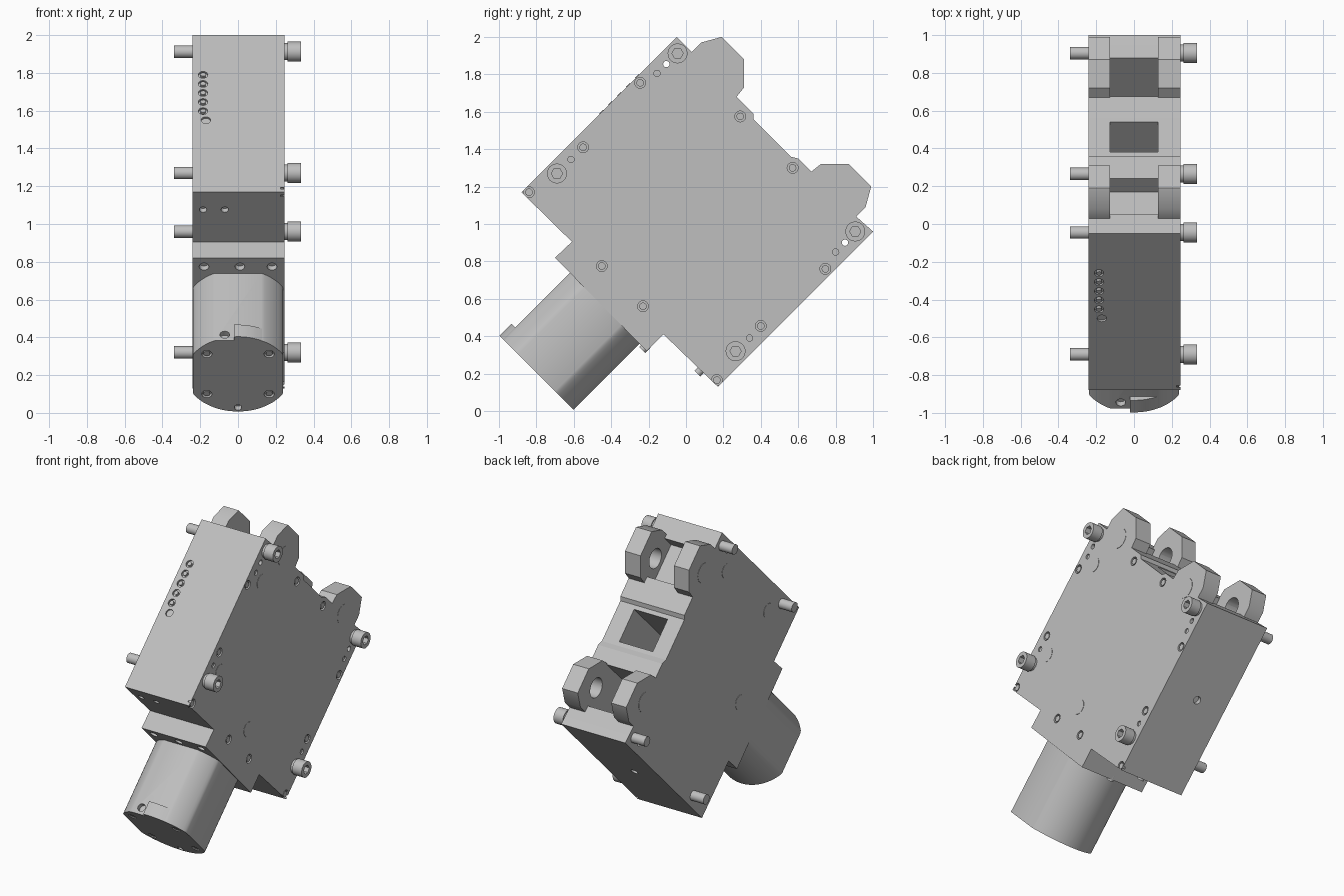
import bpy, bmesh, math
from mathutils import Matrix

if "Cube" in bpy.data.objects:
    bpy.data.objects.remove(bpy.data.objects["Cube"])

R2 = math.sqrt(2)
# Prism frames: across the width, along the motor axis, along the tilted top normal
ACROSS = Matrix(((0, 0, 1, 0), (1, 0, 0, 0), (0, 1, 0, 0), (0, 0, 0, 1)))
AXIAL = Matrix.Rotation(-math.pi / 4, 4, 'X')
FACE = Matrix.Rotation(math.pi / 4, 4, 'X')

metal = bpy.data.materials.new("light grey metal")
metal.use_nodes = True
GREY = (0.52, 0.52, 0.52, 1)
metal.diffuse_color = GREY
metal.node_tree.nodes["Principled BSDF"].inputs["Base Color"].default_value = GREY
parts = []


def circle(a, b, r, n=32):
    return [(a + r * math.cos(2 * math.pi * i / n), b + r * math.sin(2 * math.pi * i / n))
            for i in range(n)]


def tilted_box(sums, diffs):
    """Rectangle in the side plane, given by ranges of z+y and z-y."""
    corners = [(0, 0), (1, 0), (1, 1), (0, 1)]
    return [((sums[i] - diffs[j]) / 2, (sums[i] + diffs[j]) / 2) for i, j in corners]


def solid(name, prisms, cutter=False):
    """One object from several prisms, each (frame, outline, low, high)."""
    bm = bmesh.new()
    for frame, outline, low, high in prisms:
        ends = [[bm.verts.new(frame @ Matrix.Translation((a, b, h)).to_translation())
                 for a, b in outline] for h in (low, high)]
        bm.faces.new(ends[0])
        bm.faces.new(ends[1])
        n = len(outline)
        for i in range(n):
            j = (i + 1) % n
            bm.faces.new((ends[0][i], ends[0][j], ends[1][j], ends[1][i]))
    bmesh.ops.recalc_face_normals(bm, faces=bm.faces)
    mesh = bpy.data.meshes.new(name)
    bm.to_mesh(mesh)
    bm.free()
    mesh.materials.append(metal)
    ob = bpy.data.objects.new(name, mesh)
    bpy.context.collection.objects.link(ob)
    if not cutter:
        parts.append(ob)
    return ob


def cut(ob, prisms):
    tool = solid("cutter", prisms, True)
    mod = ob.modifiers.new("cut", 'BOOLEAN')
    mod.operation, mod.solver, mod.object = 'DIFFERENCE', 'EXACT', tool
    bpy.context.view_layer.update()
    graph = bpy.context.evaluated_depsgraph_get()
    mesh = bpy.data.meshes.new_from_object(ob.evaluated_get(graph))
    ob.modifiers.clear()
    ob.data = mesh
    bpy.data.objects.remove(tool)


LEFT, RIGHT, INNER = 0.245, -0.24, 0.127

# Main housing with the motor flange and the stepped working edge
housing = solid("housing", [(ACROSS, [
    (-0.05, 2.0), (-0.88, 1.17), (-0.61, 0.905), (-0.70, 0.82), (-0.21, 0.32), (-0.12, 0.41),
    (0.17, 0.13), (1.0, 0.96), (0.91, 1.04), (0.60, 1.35), (0.56, 1.36), (0.36, 1.56),
    (0.36, 1.59), (0.03, 1.92)], RIGHT, LEFT)])

# Slots between the ears and the central pocket
cut(housing, [(ACROSS, tilted_box(s, d), -INNER, INNER) for s, d in (
    ((1.81, 2.2), (1.47, 1.85)), ((1.50, 2.2), (0.19, 0.60)), ((1.30, 2.2), (0.84, 1.16)))])

# Clevis ears, the lower pair mirrored from the upper pair
upper, lower = (0.15, 1.80), (0.79, 1.16)
ear = [(-0.12, 0.12), (-0.07, 0.17), (0.04, 0.20), (0.16, 0.08), (0.16, -0.07), (0.12, -0.12)]
outlines = [[(upper[0] + a, upper[1] + b) for a, b in ear],
            [(lower[0] + b, lower[1] + a) for a, b in ear]]
bores = [(ACROSS, circle(*c, 0.066), -0.215, 0.215) for c in (upper, lower)]
for label, outline in zip(("upper", "lower"), outlines):
    for side, low, high in (("left", INNER, LEFT), ("right", RIGHT, -INNER)):
        lug = solid(f"{label}_{side}_ear", [(ACROSS, outline, low, high)])
        cut(lug, bores)
cut(housing, bores)
solid("pin_marks", [(ACROSS, circle(*c, 0.066), a, b) for c in (upper, lower)
                    for a, b in ((LEFT - 0.01, LEFT + 0.002), (RIGHT - 0.002, RIGHT + 0.01))])

# Recessed screws and dowel holes in the left side plate
screws = [(-0.245, 1.755), (-0.55, 1.41), (-0.84, 1.17), (-0.45, 0.775), (-0.23, 0.56),
          (0.165, 0.165), (0.40, 0.455), (0.745, 0.76), (0.57, 1.30), (0.29, 1.575)]
through = [(-0.105, 1.855), (0.85, 0.90)]
dowels = [(-0.155, 1.805), (-0.615, 1.345), (0.80, 0.85), (0.34, 0.39)]
holes = [(ACROSS, circle(*c, 0.029, 20), LEFT - 0.02, LEFT + 0.1) for c in screws]
holes += [(ACROSS, circle(*c, 0.017, 16), -0.5, 0.5) for c in through]
holes += [(ACROSS, circle(*c, 0.017, 16), LEFT - 0.01, LEFT + 0.1) for c in dowels]

# Indicator sockets on the sloped top, mounting holes below, vent on the underside
TOP, BOTTOM, NOSE, FLANGE = 2.05 / R2, -0.04 / R2, 0.29 / R2, 0.12 / R2
lamps = [(-0.185, (2 * (1.79 - 0.048 * i) - 2.05) / R2) for i in range(5)]
port = (-0.17, (2 * 1.55 - 2.05) / R2)
holes += [(FACE, circle(*c, 0.025, 20), TOP - 0.012, TOP + 0.1) for c in lamps + [port]]
holes += [(FACE, circle(-0.02, 0.80, 0.025, 20), BOTTOM - 0.1, BOTTOM + 0.03)]
holes += [(AXIAL, circle(x, -(2 * 1.075 - 0.29) / R2, 0.02, 16), NOSE - 0.1, NOSE + 0.03)
          for x in (-0.185, -0.07)]
holes += [(AXIAL, circle(x, -(2 * 0.775 - 0.12) / R2, 0.026, 20), FLANGE - 0.05, FLANGE + 0.03)
          for x in (-0.18, 0.01, 0.18)]
cut(housing, holes)
solid("side_screws", [(ACROSS, circle(*c, 0.02, 16), LEFT - 0.03, LEFT - 0.003) for c in screws])
solid("indicator_lamps", [(FACE, circle(*c, 0.014, 16), TOP - 0.02, TOP + 0.003) for c in lamps])

# Flush plugs on both side plates
plugs = [(-0.095, 1.72), (-0.545, 1.275), (-0.24, 0.765)]
solid("side_plugs", [(ACROSS, circle(*c, 0.049), a, b) for c in plugs
                     for a, b in ((LEFT - 0.01, LEFT + 0.002), (RIGHT - 0.002, RIGHT + 0.01))])

# Long mounting bolts: socket heads on the left, plain ends on the right
for i, c in enumerate([(-0.045, 1.912), (-0.69, 1.27), (0.905, 0.96), (0.265, 0.32)]):
    head = solid(f"bolt_head_{i + 1}", [(ACROSS, circle(*c, 0.053), 0.262, 0.333)])
    cut(head, [(ACROSS, circle(*c, 0.03, 6), 0.295, 0.4)])
    solid(f"bolt_washer_{i + 1}", [(ACROSS, circle(*c, 0.045), LEFT - 0.01, 0.262)])
    solid(f"bolt_end_{i + 1}", [(ACROSS, circle(*c, 0.033), -0.34, RIGHT + 0.01)])

# Motor: round barrel flattened on its sides and along the top
MID, END = -1.005 / R2, -0.42
barrel = [(max(-0.239, min(0.239, a)), max(MID - 0.25, b)) for a, b in circle(0, MID, 0.28, 96)]
barrel = [p for i, p in enumerate(barrel)
          if not (p[0] == barrel[i - 1][0] == barrel[(i + 1) % 96][0]
                  or p[1] == barrel[i - 1][1] == barrel[(i + 1) % 96][1])]
motor = solid("motor", [(AXIAL, barrel, END, FLANGE)])
ends = [(x, MID + d) for x in (-0.165, 0.165) for d in (-0.15, 0.15)]
cut(motor, [(AXIAL, circle(*c, 0.027, 20), END - 0.1, END + 0.02) for c in ends]
    + [(AXIAL, circle(0, MID + 0.25, 0.02, 16), END - 0.1, END + 0.03)]
    + [(FACE, circle(-0.07, END + 0.045, 0.026, 20), 0.93, 1.1)])
solid("motor_screws", [(AXIAL, circle(*c, 0.018, 16), END + 0.003, END + 0.03) for c in ends])

# Raised rim on one half of the motor end
rim = [(x, MID - math.sqrt(0.28 ** 2 - x * x)) for x in (-0.02, 0.01, 0.04, 0.07, 0.10, 0.126)]
solid("motor_rim", [(AXIAL, rim + [(-0.02, MID - 0.249)], END, -0.33)])

# Small set screws standing out of the underside
low_screws = [(0.0, -0.56 / R2, FLANGE), (0.0, -0.14 / R2, NOSE)]
for i, (x, t, face) in enumerate(low_screws):
    solid(f"set_screw_{i + 1}", [(AXIAL, circle(x, t, 0.022, 16), face - 0.02, face + 0.02)])

# Smooth round surfaces, keep edges sharp
bpy.ops.object.select_all(action='DESELECT')
for ob in parts:
    ob.select_set(True)
bpy.context.view_layer.objects.active = housing
bpy.ops.object.shade_smooth_by_angle(angle=math.radians(30))
